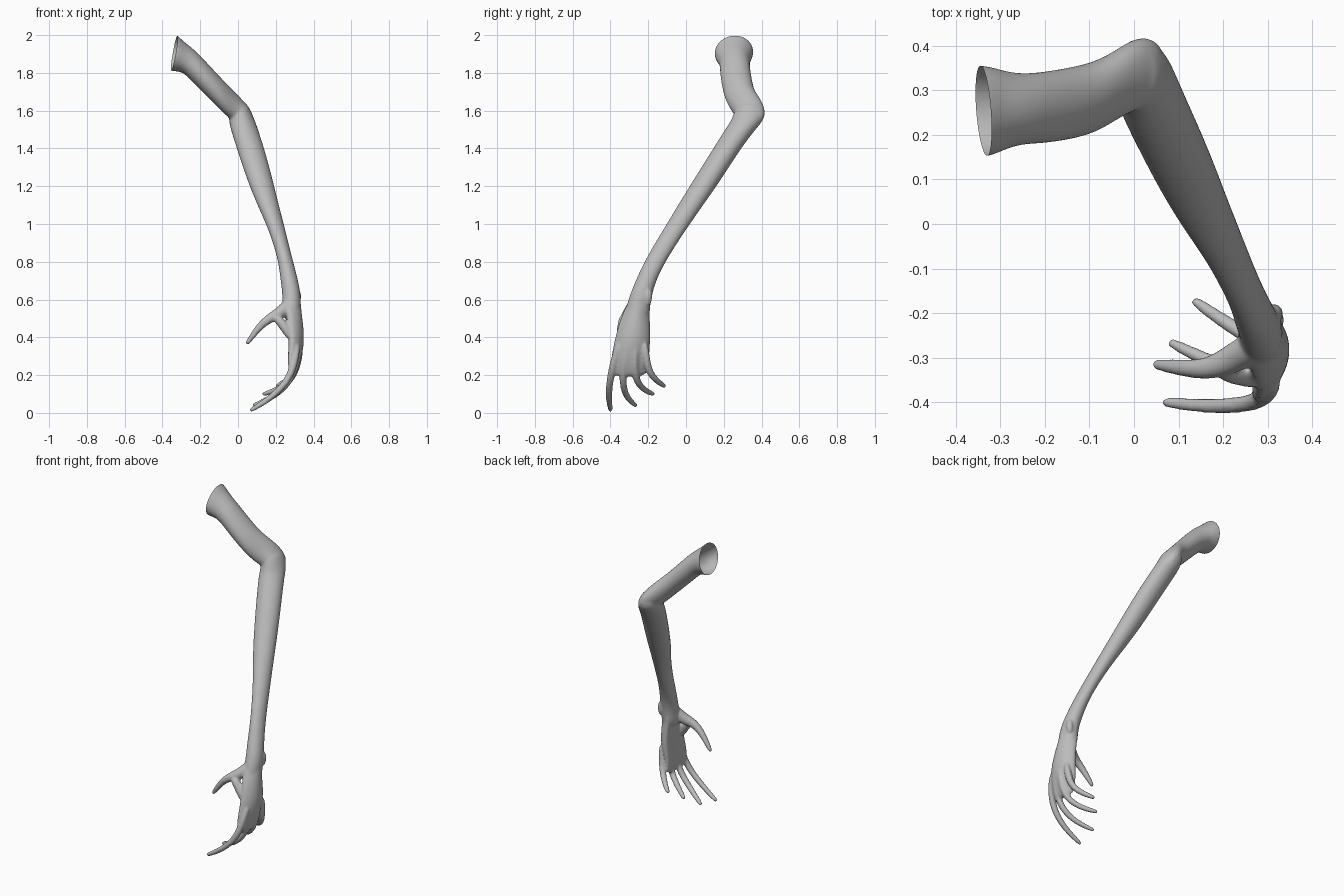
import bpy, bmesh, math
from mathutils import Vector

if "Cube" in bpy.data.objects:
    bpy.data.objects.remove(bpy.data.objects["Cube"], do_unlink=True)

SIDES = 16
ANGLES = [2 * math.pi * i / SIDES for i in range(SIDES)]
bm = bmesh.new()


def skin_rings(rings):
    """Bridge rings of points into a closed, capped tube."""
    loops = [[bm.verts.new(p) for p in ring] for ring in rings]
    for a, b in zip(loops, loops[1:]):
        for i in range(SIDES):
            j = (i + 1) % SIDES
            bm.faces.new((a[i], a[j], b[j], b[i]))
    bm.faces.new(loops[0])
    bm.faces.new(loops[-1])


def section_loft(rows, axis, bend=0.0):
    """Loft ellipses given as (position on axis, min a, max a, min b, max b)."""
    rings = []
    for t, a0, a1, b0, b1 in rows:
        ra, rb = (a1 - a0 - bend) / 2, (b1 - b0) / 2
        ring = []
        for w in ANGLES:
            a = a1 - ra + ra * math.cos(w) - bend * math.sin(w) ** 2
            b = (b0 + b1) / 2 + rb * math.sin(w)
            ring.append((t, a, b) if axis == "x" else (a, b, t))
        rings.append(ring)
    skin_rings(rings)


def limb(path, radii):
    """Tapered round tube along a path, with a blunt tip."""
    pts = [Vector(p) for p in path]
    end = (pts[-1] - pts[-2]).normalized()
    pts.append(pts[-1] + end * radii[-1] * 0.7)
    radii = list(radii) + [radii[-1] * 0.6]
    rings = []
    for i, p in enumerate(pts):
        d = (pts[min(i + 1, len(pts) - 1)] - pts[max(i - 1, 0)]).normalized()
        u = d.cross(Vector((0, 1, 0))).normalized()
        v = d.cross(u)
        rings.append([p + (u * math.cos(w) + v * math.sin(w)) * radii[i] for w in ANGLES])
    skin_rings(rings)


# Upper arm with flared shoulder end, cross sections along x
section_loft([
    (-.42, .14, .365, 1.82, 2.05), (-.36, .145, .36, 1.81, 2.03),
    (-.32, .15, .355, 1.805, 2.00), (-.29, .165, .345, 1.80, 1.97),
    (-.25, .178, .338, 1.76, 1.94), (-.2, .178, .343, 1.71, 1.895),
    (-.1, .195, .36, 1.61, 1.785), (-.05, .225, .385, 1.56, 1.735),
    (0, .255, .42, 1.52, 1.685), (.04, .265, .42, 1.51, 1.64),
    (.07, .29, .39, 1.53, 1.60)], "x")

# Forearm from elbow to wrist, cross sections along z
section_loft([
    (1.65, -.03, .04, .28, .40), (1.6, -.05, .07, .255, .42),
    (1.55, -.05, .09, .24, .415), (1.5, -.04, .108, .205, .368),
    (1.4, -.008, .14, .143, .293), (1.3, .025, .168, .08, .228),
    (1.2, .06, .193, .018, .163), (1.1, .102, .218, -.044, .092),
    (1.0, .148, .243, -.103, .022), (.9, .185, .268, -.165, -.045),
    (.8, .213, .293, -.222, -.108), (.7, .225, .32, -.268, -.158),
    (.62, .236, .334, -.3, -.18), (.55, .23, .334, -.32, -.19),
    (.48, .245, .33, -.33, -.2)], "z")

# Cupped palm
section_loft([
    (.6, .235, .335, -.305, -.183), (.55, .228, .337, -.325, -.19),
    (.5, .235, .343, -.348, -.19), (.42, .245, .352, -.372, -.185),
    (.35, .243, .35, -.388, -.188), (.28, .24, .335, -.4, -.195),
    (.22, .25, .315, -.4, -.2), (.19, .255, .3, -.39, -.215)], "z", bend=.025)

# Fingers, starting as tendons under the back of the hand
fingers = [
    [(.315, -.35, .38), (.3, -.385, .26), (.26, -.405, .16), (.17, -.41, .075), (.072, -.4, .016)],
    [(.328, -.31, .38), (.31, -.33, .25), (.265, -.336, .15), (.18, -.315, .08), (.085, -.267, .04)],
    [(.332, -.265, .38), (.318, -.275, .26), (.28, -.265, .17), (.21, -.225, .122), (.138, -.174, .1)],
    [(.322, -.22, .38), (.315, -.21, .27), (.295, -.19, .207), (.255, -.152, .167), (.208, -.115, .142)],
]
for path in fingers:
    limb(path, (.019, .021, .019, .017, .013))

# Thumb, its web and the wrist bone
limb([(.285, -.265, .6), (.235, -.295, .53), (.17, -.328, .505), (.11, -.323, .455), (.05, -.315, .37)],
     (.034, .037, .025, .02, .013))
limb([(.19, -.33, .515), (.235, -.335, .475), (.275, -.345, .41)], (.02, .028, .025))
limb([(.308, -.2, .66), (.315, -.2, .62), (.312, -.2, .58)], (.016, .024, .016))

bmesh.ops.recalc_face_normals(bm, faces=bm.faces)
mesh = bpy.data.meshes.new("arm")
bm.to_mesh(mesh)
bm.free()
arm = bpy.data.objects.new("arm", mesh)
bpy.context.collection.objects.link(arm)

# Fuse all parts into one smooth skin
arm.modifiers.new("round", "SUBSURF").levels = 2
fuse = arm.modifiers.new("fuse", "REMESH")
fuse.mode = "VOXEL"
fuse.voxel_size = .0065
relax = arm.modifiers.new("relax", "SMOOTH")
relax.factor = .5
relax.iterations = 6
bpy.context.view_layer.update()
graph = bpy.context.evaluated_depsgraph_get()
fused = bpy.data.meshes.new_from_object(arm.evaluated_get(graph))
arm.modifiers.clear()
arm.data = fused
bpy.data.meshes.remove(mesh)

# Cut the shoulder open
bm = bmesh.new()
bm.from_mesh(fused)
bmesh.ops.bisect_plane(bm, geom=bm.verts[:] + bm.edges[:] + bm.faces[:],
                       plane_co=(-.336, .25, 1.91), plane_no=(1, .08, -.178), clear_inner=True)
for f in bm.faces:
    f.smooth = True
    f.material_index = 0
bm.to_mesh(fused)
bm.free()

# Plain grey skin
grey = bpy.data.materials.new("grey_skin")
grey.use_nodes = True
colour = (.5, .5, .5, 1)
grey.diffuse_color = colour
grey.node_tree.nodes["Principled BSDF"].inputs["Base Color"].default_value = colour
fused.materials.clear()
fused.materials.append(grey)
